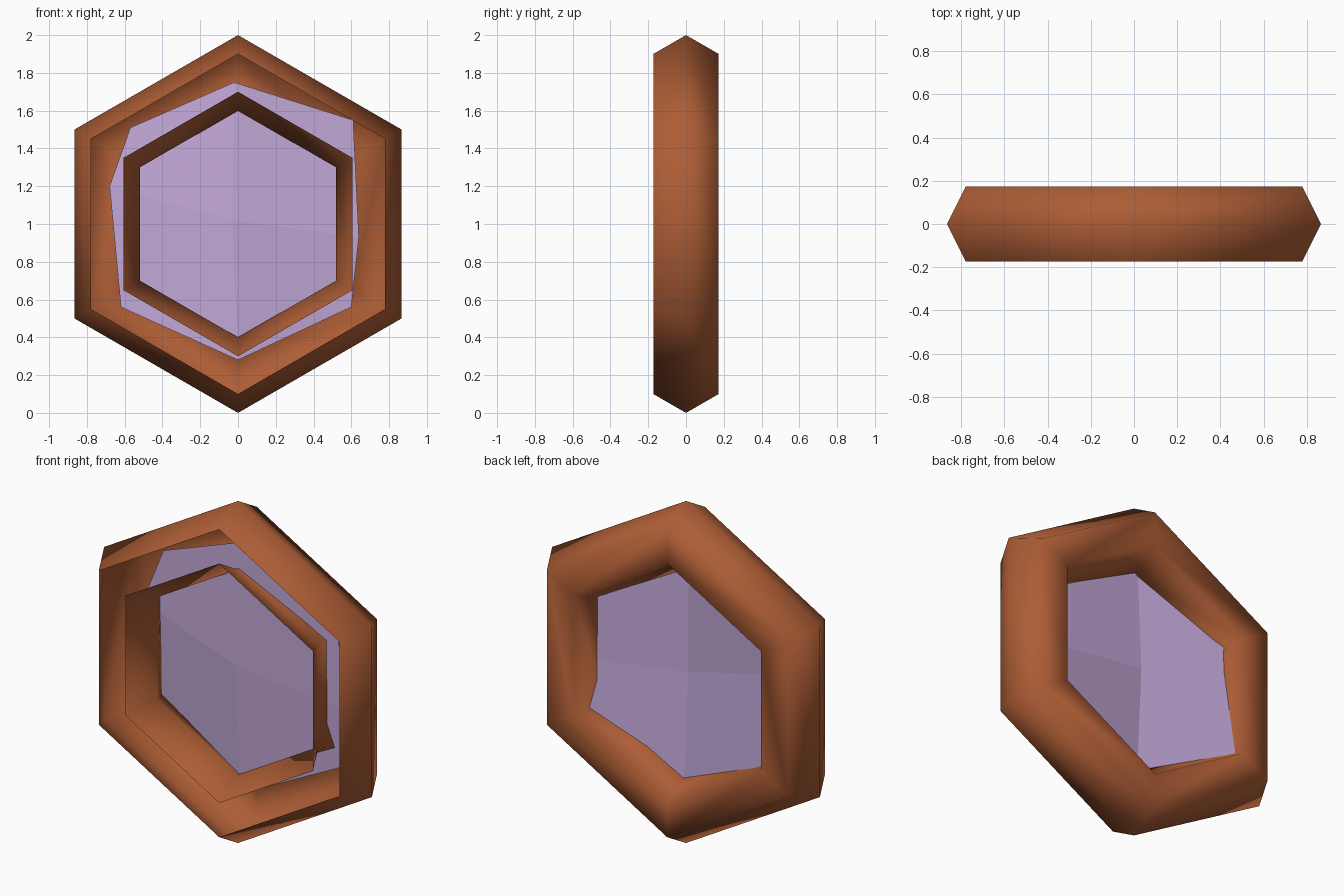
import bpy, bmesh
from math import pi
from mathutils import Matrix, Vector

cube = bpy.data.objects.get("Cube")
if cube:
    bpy.data.objects.remove(cube, do_unlink=True)


def make_material(name, rgb):
    mat = bpy.data.materials.new(name)
    mat.use_nodes = True
    color = (*rgb, 1)
    mat.diffuse_color = color
    shader = next(n for n in mat.node_tree.nodes if n.type == "BSDF_PRINCIPLED")
    shader.inputs["Base Color"].default_value = color
    shader.inputs["Roughness"].default_value = 0.8
    return mat


def add_object(name, bm, mat, smooth):
    mesh = bpy.data.meshes.new(name)
    for face in bm.faces:
        face.smooth = smooth
    bm.to_mesh(mesh)
    bm.free()
    mesh.materials.append(mat)
    obj = bpy.data.objects.new(name, mesh)
    bpy.context.collection.objects.link(obj)


copper = make_material("copper brown", (0.42, 0.11, 0.036))
lavender = make_material("lavender", (0.55, 0.40, 0.70))

SIDES = 6
MAJOR, MINOR = 0.8, 0.2
STEP = 2 * pi / SIDES
centre = Vector((0, 0, 1))

# Hexagonal frame: a six-point tube section swept around y, left open at the front.
# The section runs from the outer front rim, over the back, to the inner front rim.
profile = [Vector((0, 0, MAJOR)) + Matrix.Rotation((1 - k) * STEP, 3, "X") @ Vector((0, 0, MINOR))
           for k in range(SIDES)]
bm = bmesh.new()
rings = []
for i in range(SIDES):
    turn = Matrix.Rotation(i * STEP, 3, "Y")
    rings.append([bm.verts.new(centre + turn @ p) for p in profile])
for i, ring in enumerate(rings):
    following = rings[(i + 1) % SIDES]
    for k in range(SIDES - 1):
        bm.faces.new((ring[k], following[k], following[k + 1], ring[k + 1]))
# Point the faces away from the tube
bm.normal_update()
bm.faces.ensure_lookup_table()
outer = bm.faces[0]
if outer.normal.dot(outer.calc_center_median() - centre) < 0:
    bmesh.ops.reverse_faces(bm, faces=bm.faces[:])
add_object("hexagonal_frame", bm, copper, True)

# Faceted pane: a warped two by two grid of quads reaching inside the open frame
rows = [
    [(-0.62, 0.15, 0.56), (0.00, 0.02, 0.28), (0.60, 0.125, 0.56)],
    [(-0.68, 0.09, 1.20), (-0.03, 0.025, 1.02), (0.64, 0.05, 0.93)],
    [(-0.57, 0.125, 1.51), (-0.02, 0.00, 1.75), (0.61, 0.045, 1.55)],
]
bm = bmesh.new()
grid = [[bm.verts.new(p) for p in row] for row in rows]
for r in range(2):
    for c in range(2):
        bm.faces.new((grid[r][c], grid[r][c + 1], grid[r + 1][c + 1], grid[r + 1][c]))
add_object("faceted_pane", bm, lavender, False)
